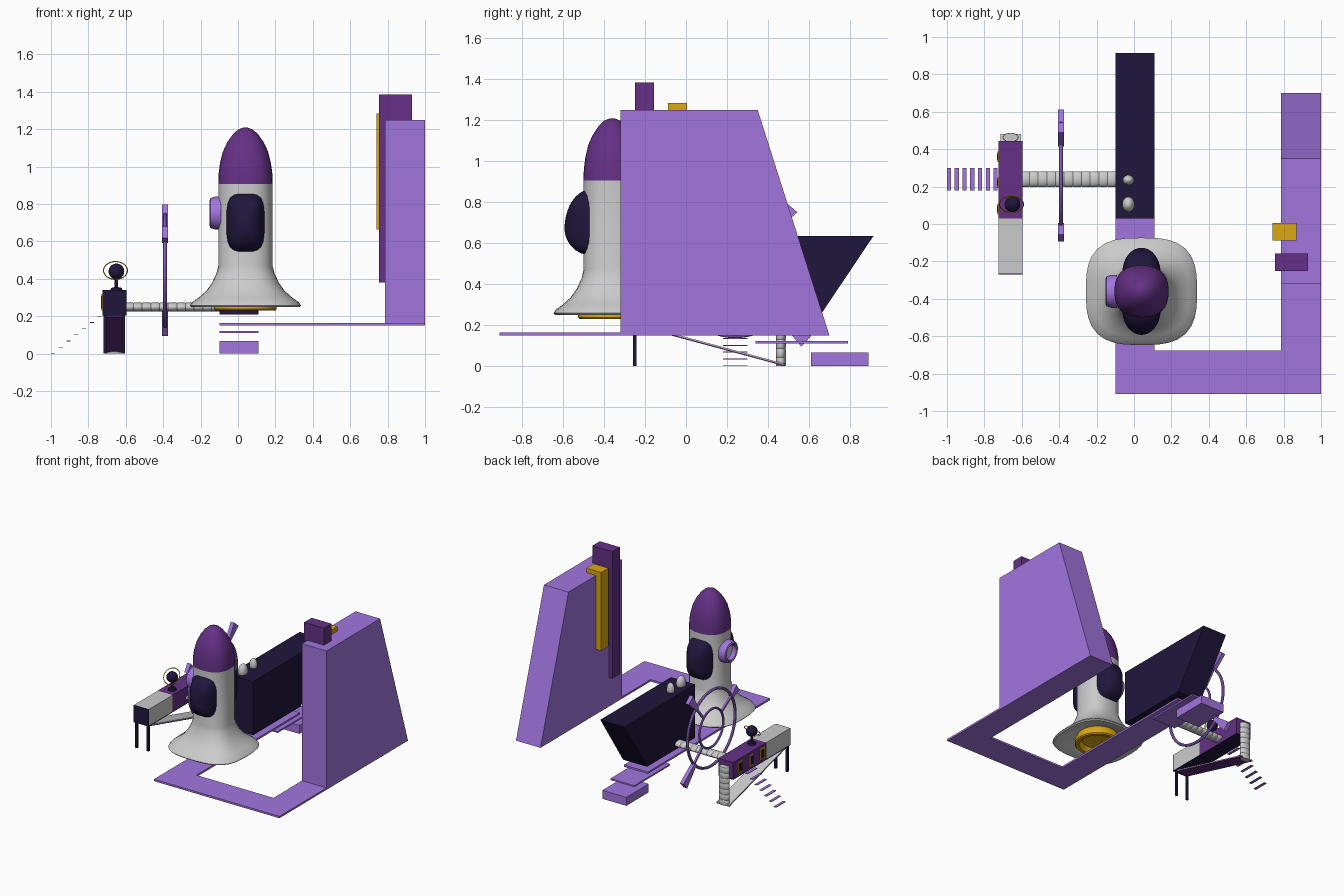
import bpy, bmesh, math
from mathutils import Vector, Matrix

if "Cube" in bpy.data.objects:
    bpy.data.objects.remove(bpy.data.objects["Cube"])


def mat(name, c):
    m = bpy.data.materials.new(name)
    m.diffuse_color = (*c, 1)
    m.use_nodes = True
    m.node_tree.nodes["Principled BSDF"].inputs["Base Color"].default_value = m.diffuse_color
    return m


LILAC = mat("lilac", (0.36, 0.18, 0.74))
PURPLE = mat("purple", (0.13, 0.03, 0.24))
NAVY = mat("navy", (0.014, 0.008, 0.045))
GOLD = mat("gold", (0.72, 0.40, 0.005))


def finish(name, bm, m=None, smooth=False):
    bmesh.ops.recalc_face_normals(bm, faces=bm.faces)
    me = bpy.data.meshes.new(name)
    bm.to_mesh(me)
    bm.free()
    ob = bpy.data.objects.new(name, me)
    bpy.context.collection.objects.link(ob)
    if m:
        me.materials.append(m)
    if smooth:
        bpy.ops.object.select_all(action='DESELECT')
        ob.select_set(True)
        bpy.context.view_layer.objects.active = ob
        bpy.ops.object.shade_smooth_by_angle(angle=math.radians(40))
    return ob


def box(name, x, y, z, m=None):
    bm = bmesh.new()
    bmesh.ops.create_cube(bm, size=1)
    for v in bm.verts:
        for i, (a, b) in enumerate((x, y, z)):
            v.co[i] = a if v.co[i] < 0 else b
    return finish(name, bm, m)


def prism(name, pts, axis, lo, hi, m=None):
    """Extrude a 2D outline along axis: 0 takes (y, z), 2 takes (x, y)."""
    def place(p, d):
        return (d, *p) if axis == 0 else (*p, d)
    bm = bmesh.new()
    f = bm.faces.new([bm.verts.new(place(p, lo)) for p in pts])
    ext = bmesh.ops.extrude_face_region(bm, geom=[f])
    move = Vector(place((0, 0), hi - lo))
    bmesh.ops.translate(bm, vec=move, verts=[g for g in ext["geom"] if isinstance(g, bmesh.types.BMVert)])
    return finish(name, bm, m)


def lathe(name, prof, loc, m=None, n=32, sx=1, sy=1, axis='Z'):
    """Spin (radius, height, squareness) rows; squareness 2 is a circle."""
    bm = bmesh.new()
    rings = []
    for row in prof:
        r, z, p = (*row, 2)[:3]
        ring = []
        for i in range(n):
            a = 2 * math.pi * i / n
            c, s = math.cos(a), math.sin(a)
            k = r / (abs(c) ** p + abs(s) ** p) ** (1 / p)
            ring.append(bm.verts.new((k * c * sx, k * s * sy, z)))
        rings.append(ring)
    for a, b in zip(rings, rings[1:]):
        for i in range(n):
            bm.faces.new((a[i], a[(i + 1) % n], b[(i + 1) % n], b[i]))
    bmesh.ops.remove_doubles(bm, verts=bm.verts, dist=1e-5)
    if axis == 'X':
        bmesh.ops.rotate(bm, verts=bm.verts, matrix=Matrix.Rotation(math.pi / 2, 3, 'Y'))
    bmesh.ops.translate(bm, verts=bm.verts, vec=loc)
    return finish(name, bm, m, True)


def torus(name, R, r, loc, m=None, axis='Z', n=40, k=8):
    prof = [(R + r * math.cos(2 * math.pi * i / k), r * math.sin(2 * math.pi * i / k)) for i in range(k + 1)]
    return lathe(name, prof, loc, m, n, axis=axis)


def ball(name, r, loc, m=None, scale=(1, 1, 1)):
    bm = bmesh.new()
    bmesh.ops.create_uvsphere(bm, u_segments=20, v_segments=12, radius=r)
    bmesh.ops.scale(bm, vec=scale, verts=bm.verts)
    bmesh.ops.translate(bm, vec=loc, verts=bm.verts)
    return finish(name, bm, m, True)


def hose(name, r, length, count, loc, axis, sx, sy):
    prof = [(0, 0)]
    d = length / count
    for i in range(count):
        prof += [(r * .93, i * d), (r, i * d + .004), (r, (i + 1) * d - .004), (r * .93, (i + 1) * d)]
    return lathe(name, prof + [(0, length)], loc, None, 20, sx, sy, axis)


# Launch platform, tower and entry steps
prism("platform", [(-.10, -.91), (1, -.91), (1, -.3), (.785, -.3), (.785, -.677), (.11, -.677),
                   (.11, .62), (-.10, .62)], 2, .15, .165, LILAC)
prism("tower", [(-.32, .15), (.70, .15), (.35, 1.25), (-.32, 1.25)], 0, .785, 1, LILAC)
box("upper_step", (-.10, .11), (.34, .79), (.11, .122), LILAC)
box("lower_step", (-.10, .11), (.61, .89), (0, .067), LILAC)
for nm, m, y, x0, x1, z0, z1 in (("purple_hook", PURPLE, (-.25, -.157), .755, .93, .38, 1.385),
                                 ("gold_hook", GOLD, (-.088, .005), .74, .87, .665, 1.285)):
    box(nm + "_cap", (x0, x1), y, (1.25, z1), m)
    box(nm + "_strip", (x0, .785), y, (z0, 1.25), m)

# Dark console wedge with two domed knobs
prism("console_wedge", [(.03, .21), (.63, .21), (.915, .635), (.03, .635)], 0, -.10, .11, NAVY)
ball("knob_back", .03, (-.03, .235, .655), None, (1, .9, 1.7))
ball("knob_front", .033, (-.03, .105, .655), None, (1, 1.25, 1.7))

# Rocket: hollow flared hull, nose, engine
C = Vector((.04, -.36, 0))
lathe("rocket_hull", [(0, .31), (.16, .30, 2.3), (.22, .27, 2.8), (.27, .25, 3), (.29, .25, 3), (.297, .258, 3),
                      (.285, .275, 3), (.25, .30, 2.9), (.21, .335, 2.8), (.178, .38, 2.6), (.155, .43, 2.5),
                      (.145, .47, 2.4), (.145, .907, 2.4)], C, None, 40, 1, .965)
lathe("rocket_nose", [(.145, .905, 2.4), (.144, .96, 2.4), (.136, 1.02, 2.4), (.121, 1.08, 2.3), (.098, 1.13, 2.2),
                      (.07, 1.17), (.04, 1.198), (.015, 1.208), (0, 1.21)], C, PURPLE, 40, 1, .965)
lathe("rocket_engine", [(0, .275), (.11, .265), (.135, .23), (.16, .23), (.167, .238), (.167, .262), (.15, .30)],
      C, GOLD)

# Rounded side pods, front and back
for nm, side in (("front_pod", -1), ("back_pod", 1)):
    bm = bmesh.new()
    bmesh.ops.create_uvsphere(bm, u_segments=32, v_segments=20, radius=1)
    bmesh.ops.rotate(bm, verts=bm.verts, matrix=Matrix.Rotation(math.pi / 2, 3, 'X'))
    for v in bm.verts:
        h = math.hypot(v.co.x, v.co.z)
        k = h / (abs(v.co.x) ** 3.6 + abs(v.co.z) ** 3.6) ** (1 / 3.6) if h > 1e-4 else 1
        x, z = v.co.x * k * .102, v.co.z * k * .162
        lean = -.03 * (1 - h) * (1 if v.co.y * side > 0 else 0)
        v.co = (C.x + x, C.y + side * (.10 + (abs(v.co.y) if v.co.y * side > 0 else 0) * .133), .702 + z + lean)
    bmesh.ops.remove_doubles(bm, verts=bm.verts, dist=1e-5)
    finish(nm, bm, NAVY, True)

# Porthole on the rocket's left side
lathe("porthole_ring", [(.06, 0), (.06, -.055), (.068, -.06), (.08, -.055), (.088, -.03), (.088, 0), (.06, 0)],
      (-.092, -.36, .752), LILAC, 16, axis='X')
lathe("porthole_glass", [(0, -.02), (.062, -.02), (.062, .02)], (-.092, -.36, .752), None, 16, axis='X')

# Big thin wheel around the tube
WX, WY, WZ = -.39, .24, .445
torus("wheel_outer", .298, .011, (WX, WY, WZ), LILAC, 'X', 48)
torus("wheel_inner", .15, .009, (WX, WY, WZ), LILAC, 'X', 32)
for i, (deg, tip) in enumerate(((-43, .475), (50, .43), (147, .375))):
    a = math.radians(deg)
    d, s = Vector((math.cos(a), math.sin(a))), Vector((-math.sin(a), math.cos(a)))
    o = Vector((WY, WZ))
    prism(f"wheel_fin_{i}", [o + d * .29 - s * .014, o + d * tip - s * .036, o + d * tip + s * .036,
                             o + d * .29 + s * .014], 0, WX - .015, WX + .015, LILAC)
    prism(f"wheel_spoke_{i}", [o + d * .15 - s * .008, o + d * .30 - s * .008, o + d * .30 + s * .008,
                               o + d * .15 + s * .008], 0, WX - .007, WX + .007, LILAC)

# Ribbed tube and ribbed column
hose("ribbed_tube", .042, .51, 11, (-.605, .24, .249), 'X', .57, 1)
hose("ribbed_column", .043, .30, 7, (-.66, .463, 0), 'Z', 1, .57)

# Side cabin: grey front half, purple back half, dark end and floor
box("cabin_front", (-.725, -.595), (-.265, .03), (.21, .34))
box("cabin_back", (-.725, -.595), (.03, .445), (.21, .34), PURPLE)
box("cabin_end", (-.725, -.595), (-.27, -.265), (.205, .34), NAVY)
box("cabin_floor", (-.725, -.595), (-.265, .445), (.203, .21), NAVY)
for i in range(3):
    y = .08 + .14 * i
    box(f"cabin_window_frame_{i}", (-.731, -.72), (y - .028, y + .028), (.23, .32), GOLD)
    box(f"cabin_window_{i}", (-.733, -.72), (y - .018, y + .018), (.242, .308), NAVY)
for nm, x in (("left_leg", -.712), ("right_leg", -.612)):
    box(nm, (x - .008, x + .008), (-.258, -.242), (0, .205), NAVY)

# Sloping brace under the cabin
for nm, lo, m in (("brace_top", .006, None), ("brace_bottom", 0, PURPLE)):
    prism(nm, [(-.25, .197 + lo), (.48, lo), (.48, lo + .006), (-.25, .203 + lo)], 0, -.715, -.605, m)

# Ladder of floating treads
for i in range(7):
    x, z = -1 + .0415 * i, .033 * i
    box(f"tread_{i}", (x, x + .022), (.18, .30), (z, z + .004), LILAC)

# Ringed globe on a stand
lathe("globe_stand", [(0, .34), (.032, .34), (.028, .352), (.009, .356), (.009, .41)], (-.65, .105, 0), NAVY, 16)
ball("globe", .042, (-.65, .105, .44), NAVY)
ring = torus("globe_ring", .064, .003, (0, 0, 0), GOLD, 'Z', 32, 6)
ring.location = (-.655, .105, .445)
ring.rotation_euler = (math.radians(48), 0, 0)
